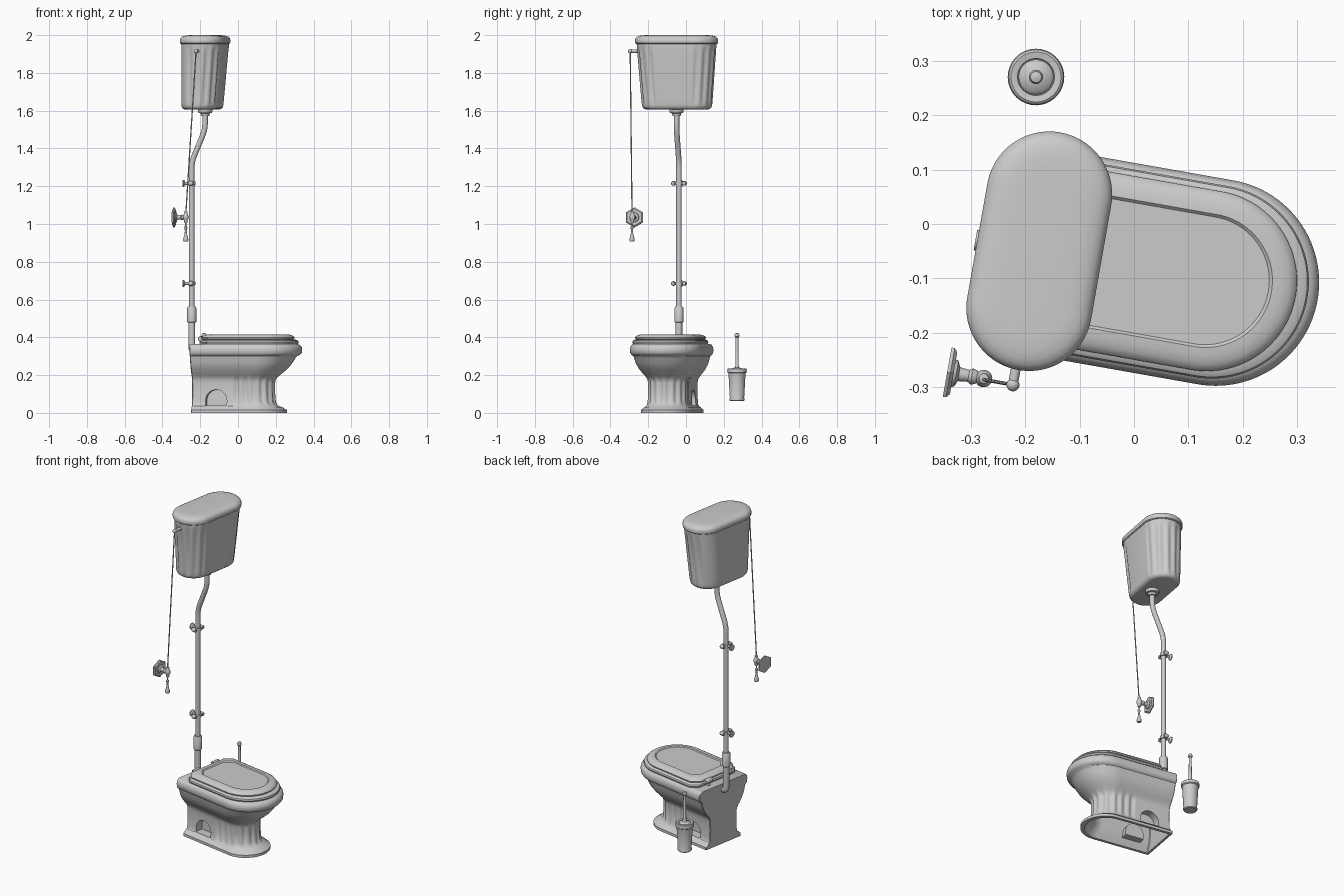
import bpy, bmesh
from math import sin, cos, pi, radians
from mathutils import Matrix, Vector

# Local frame: x = forward, y = sideways; the set is turned 10 degrees
M = Matrix.Translation((-0.174, -0.05, 0)) @ Matrix.Rotation(radians(-10), 4, 'Z')


def finish(name, bm, angle=35):
    bmesh.ops.remove_doubles(bm, verts=bm.verts, dist=1e-5)
    bmesh.ops.recalc_face_normals(bm, faces=bm.faces)
    me = bpy.data.meshes.new(name)
    bm.to_mesh(me)
    bm.free()
    smooth(me, angle)
    ob = bpy.data.objects.new(name, me)
    bpy.context.collection.objects.link(ob)
    ob.matrix_world = M
    return ob


def smooth(me, angle):
    me.polygons.foreach_set("use_smooth", [True] * len(me.polygons))
    me.set_sharp_from_angle(angle=radians(angle))


def loft(name, rings, angle=35, cap_start=True, cap_end=True):
    bm = bmesh.new()
    rows = [[bm.verts.new(p) for p in ring] for ring in rings]
    n = len(rows[0])
    for a, b in zip(rows, rows[1:]):
        for i in range(n):
            bm.faces.new((a[i], a[(i + 1) % n], b[(i + 1) % n], b[i]))
    if cap_start:
        bm.faces.new(rows[0])
    if cap_end:
        bm.faces.new(rows[-1])
    return finish(name, bm, angle)


def lathe(name, profile, origin=(0, 0, 0), axis=(0, 0, 1), seg=32):
    """Profile of (radius, height) turned round an axis."""
    w = Vector(axis).normalized()
    a = Vector((1, 0, 0)) if abs(w.z) > 0.7 else Vector((0, 0, 1))
    a = (a - w * a.dot(w)).normalized()
    b = w.cross(a)
    o = Vector(origin)
    rings = [[o + w * h + (a * cos(2 * pi * i / seg) + b * sin(2 * pi * i / seg)) * max(r, 0.0004)
              for i in range(seg)] for r, h in profile]
    return loft(name, rings)


def ball(name, r, origin):
    return lathe(name, [(r * sin(pi * i / 10), -r * cos(pi * i / 10)) for i in range(11)], origin, seg=20)


def tube(name, pts, radius, bend=0.0):
    pts = [Vector(p) for p in pts]
    path = [pts[0]]
    for a, p, b in zip(pts, pts[1:], pts[2:]):
        s, e = p + (a - p).normalized() * bend, p + (b - p).normalized() * bend
        path += [s * (1 - t) ** 2 + p * 2 * t * (1 - t) + e * t * t for t in [k / 8 for k in range(9)]]
    path.append(pts[-1])
    cu = bpy.data.curves.new(name, 'CURVE')
    cu.dimensions = '3D'
    cu.bevel_depth = radius
    cu.bevel_resolution = 5
    cu.use_fill_caps = True
    sp = cu.splines.new('POLY')
    sp.points.add(len(path) - 1)
    for q, p in zip(sp.points, path):
        q.co = (*p, 1)
    ob = bpy.data.objects.new(name, cu)
    bpy.context.collection.objects.link(ob)
    ob.matrix_world = M
    return ob


def d_ring(z, r, uc, ub=-0.052, amp=0.0, c=0.004, side=50, arc=72):
    """D-shaped section: flat back at ub, round front centred on uc, optional flutes."""
    half = [(ub, r - c)]
    for i in range(side):
        u = ub + c + (uc - ub - c) * i / side
        s = 0.165 + uc - u
        f = amp * (1 - cos(2 * pi * s / 0.045)) / 2 if s < 0.27 else 0
        half.append((u, r - f))
    for i in range(arc // 2 + 1):
        a = pi / 2 * (1 - 2 * i / arc)
        f = amp * (1 - cos(2 * pi * 0.105 * a / 0.045)) / 2
        half.append((uc + (r - f) * cos(a), (r - f) * sin(a)))
    return [(u, v, z) for u, v in half] + [(u, -v, z) for u, v in half[-2::-1]]


def stadium(z, r, h, uo=0.0, amp=0.0, n=72):
    """Rounded tank section with flutes on the front part of both ends."""
    half = []
    for i in range(n + 1):
        a = pi * i / n
        f = amp * (1 - cos(14 * a)) / 2 if a < pi * 5 / 7 else 0
        half.append((uo + (r - f) * cos(a), h + (r - f) * sin(a)))
    return [(u, v, z) for u, v in half] + [(u, -v, z) for u, v in half[::-1]]


# Bowl and pedestal, hollow from below
inner = [(0.28, 0.088, 0.25), (0.17, 0.09, 0.262), (0.06, 0.093, 0.27), (0.03, 0.106, 0.285), (0, 0.12, 0.295)]
outer = [(0, 0.137, 0.302, 0), (0.016, 0.137, 0.302, 0), (0.02, 0.129, 0.297, 0), (0.03, 0.122, 0.293, 0),
         (0.036, 0.112, 0.283, 0), (0.045, 0.108, 0.278, 0.001), (0.06, 0.106, 0.274, 0.008),
         (0.11, 0.104, 0.272, 0.008), (0.16, 0.105, 0.271, 0.008), (0.178, 0.108, 0.272, 0.005),
         (0.192, 0.116, 0.276, 0), (0.21, 0.131, 0.282, 0), (0.23, 0.146, 0.291, 0), (0.25, 0.157, 0.299, 0),
         (0.27, 0.165, 0.306, 0), (0.29, 0.170, 0.313, 0), (0.302, 0.174, 0.318, 0), (0.308, 0.183, 0.326, 0),
         (0.318, 0.188, 0.329, 0), (0.335, 0.190, 0.329, 0), (0.35, 0.187, 0.329, 0), (0.36, 0.18, 0.326, 0),
         (0.365, 0.17, 0.322, 0)]
bowl = loft("bowl", [d_ring(z, r, u, -0.038) for z, r, u in inner]
            + [d_ring(z, r, u, amp=f) for z, r, u, f in outer])

# Arched niches on both sides of the pedestal
arch = [(0.078 + 0.057 * cos(pi * i / 24), 0.066 + 0.057 * sin(pi * i / 24)) for i in range(25)]
arch = [(0.135, 0.04)] + arch + [(0.021, 0.04)]
cutter = loft("niche_cutter", [[(u, v, z) for u, z in arch] for v in (-0.2, 0.2)])
cutter.hide_render = True
mod = bowl.modifiers.new("niches", 'BOOLEAN')
mod.object = cutter
mod.operation = 'DIFFERENCE'
mod.solver = 'EXACT'
bpy.context.view_layer.update()
cut = bpy.data.meshes.new_from_object(bowl.evaluated_get(bpy.context.evaluated_depsgraph_get()))
bowl.modifiers.clear()
bowl.data = cut
smooth(cut, 35)
bpy.data.objects.remove(cutter)
for s in (-1, 1):
    loft("niche_lining", [[(u, s * v, z) for u, z in arch] for v in (0.104, 0.06)], cap_start=False)

# Seat and lid with sunken panel
loft("seat", [d_ring(z, r, u, 0.176 - r, c=0.04) for z, r, u in
              [(0.362, 0.168, 0.32), (0.366, 0.175, 0.322), (0.374, 0.178, 0.322), (0.382, 0.175, 0.322),
               (0.388, 0.166, 0.318)]])
loft("lid", [d_ring(z, r, u, 0.168 - r, c=0.04) for z, r, u in
             [(0.388, 0.158, 0.312), (0.391, 0.164, 0.312), (0.398, 0.166, 0.312), (0.405, 0.162, 0.312),
              (0.411, 0.152, 0.312), (0.415, 0.138, 0.311), (0.416, 0.123, 0.31), (0.411, 0.118, 0.309)]])
for s in (-1, 1):
    lathe("hinge", [(0, -0.025), (0.012, -0.025), (0.014, -0.022), (0.014, 0.022), (0.012, 0.025), (0, 0.025)],
          (-0.008, 0.075 * s, 0.392), (0, 1, 0))
    lathe("hinge_post", [(0.01, 0.36), (0.01, 0.392)], (-0.008, 0.075 * s, 0))

# Tank and tank lid
loft("tank", [stadium(*p) for p in
              [(1.606, 0.074, 0.088, -0.016), (1.609, 0.085, 0.09, -0.016), (1.618, 0.093, 0.091, -0.015),
               (1.63, 0.0955, 0.092, -0.0145, 0.001), (1.655, 0.097, 0.093, -0.013, 0.007),
               (1.78, 0.102, 0.098, -0.007, 0.007), (1.91, 0.107, 0.103, -0.001, 0.007),
               (1.935, 0.108, 0.104, 0, 0.001), (1.956, 0.1085, 0.104)]])
loft("tank_lid", [stadium(z, r, 0.106) for z, r in
                  [(1.953, 0.109), (1.957, 0.114), (1.965, 0.1155), (1.975, 0.1155), (1.984, 0.112),
                   (1.991, 0.105), (1.996, 0.093), (1.999, 0.075), (2.0, 0.05)]])

# Flush pipe, tank nut, coupling and elbow
lathe("tank_nut", [(0, 1.572), (0.022, 1.572), (0.024, 1.586), (0.035, 1.588), (0.038, 1.595), (0.038, 1.61), (0, 1.61)])
tube("flush_pipe", [(0, 0, 1.59), (0, 0, 1.5), (-0.072, 0, 1.33), (-0.072, 0, 0.5)], 0.0145, 0.04)
lathe("pipe_coupling", [(0, 0.478), (0.02, 0.478), (0.024, 0.482), (0.024, 0.555), (0.02, 0.562), (0, 0.562)], (-0.072, 0, 0))
tube("elbow_pipe", [(-0.072, 0, 0.5), (-0.072, 0, 0.328), (-0.03, 0, 0.328)], 0.018, 0.022)

# Pipe clamps fixed to the wall
for z in (0.685, 1.215):
    lathe("clamp_ring", [(0.014, -0.009), (0.02, -0.009), (0.02, 0.009), (0.014, 0.009)], (-0.072, 0, z))
    for s in (-1, 1):
        tube("clamp_ear", [(-0.072, 0.012 * s, z), (-0.072, 0.03 * s, z)], 0.006)
        lathe("clamp_screw", [(0, -0.013), (0.009, -0.013), (0.012, -0.008), (0.012, 0.008), (0.009, 0.013), (0, 0.013)],
              (-0.072, 0.029 * s, z), (1, 0, 0), 20)
    lathe("clamp_foot", [(0, 0), (0.019, 0), (0.019, 0.005), (0.008, 0.012), (0.007, 0.035), (0, 0.035)],
          (-0.119, 0, z), (1, 0, 0))

# Lever, chain and pull handle
tube("lever", [(-0.005, -0.18, 1.915), (-0.005, -0.25, 1.915)], 0.009)
ball("lever_knob", 0.012, (-0.005, -0.25, 1.915))
tube("chain", [(-0.005, -0.25, 1.912), (-0.06, -0.25, 1.05), (-0.06, -0.25, 0.985)], 0.0032)
lathe("pull_handle", [(0, 0.908), (0.011, 0.908), (0.014, 0.914), (0.013, 0.924), (0.008, 0.94), (0.005, 0.962),
                      (0.006, 0.972), (0.009, 0.98), (0.006, 0.988), (0, 0.99)], (-0.06, -0.25, 0), seg=20)

# Six-sided wall plate with chain guide
lathe("wall_plate", [(0, 0), (0.053, 0), (0.053, 0.006), (0.045, 0.012), (0, 0.012)], (-0.128, -0.248, 1.035), (1, 0, 0), 6)
lathe("guide_stem", [(0.026, 0), (0.024, 0.007), (0.013, 0.012), (0.011, 0.03), (0.015, 0.036), (0.013, 0.043),
                     (0.008, 0.05), (0.008, 0.062)], (-0.118, -0.248, 1.035), (1, 0, 0))
lathe("chain_guide", [(0, -0.03), (0.008, -0.03), (0.01, -0.015), (0.015, -0.006), (0.016, 0.004), (0.012, 0.013),
                      (0.008, 0.022), (0.009, 0.03), (0, 0.032)], (-0.06, -0.248, 1.035), seg=20)

# Brush and brush holder
spot = M.inverted() @ Vector((-0.18, 0.27, 0))
lathe("brush_holder", [(0, 0.062), (0.034, 0.062), (0.039, 0.066), (0.04, 0.074), (0.038, 0.08), (0.045, 0.205),
                       (0.046, 0.21), (0.051, 0.214), (0.052, 0.224), (0.05, 0.233), (0.046, 0.236), (0.034, 0.234),
                       (0.033, 0.226), (0, 0.226)], spot)
lathe("brush", [(0, 0.2), (0.032, 0.2), (0.032, 0.23), (0.026, 0.236), (0.013, 0.24), (0.009, 0.25), (0.008, 0.4),
                (0.012, 0.404), (0.013, 0.412), (0.01, 0.42), (0, 0.423)], spot)
